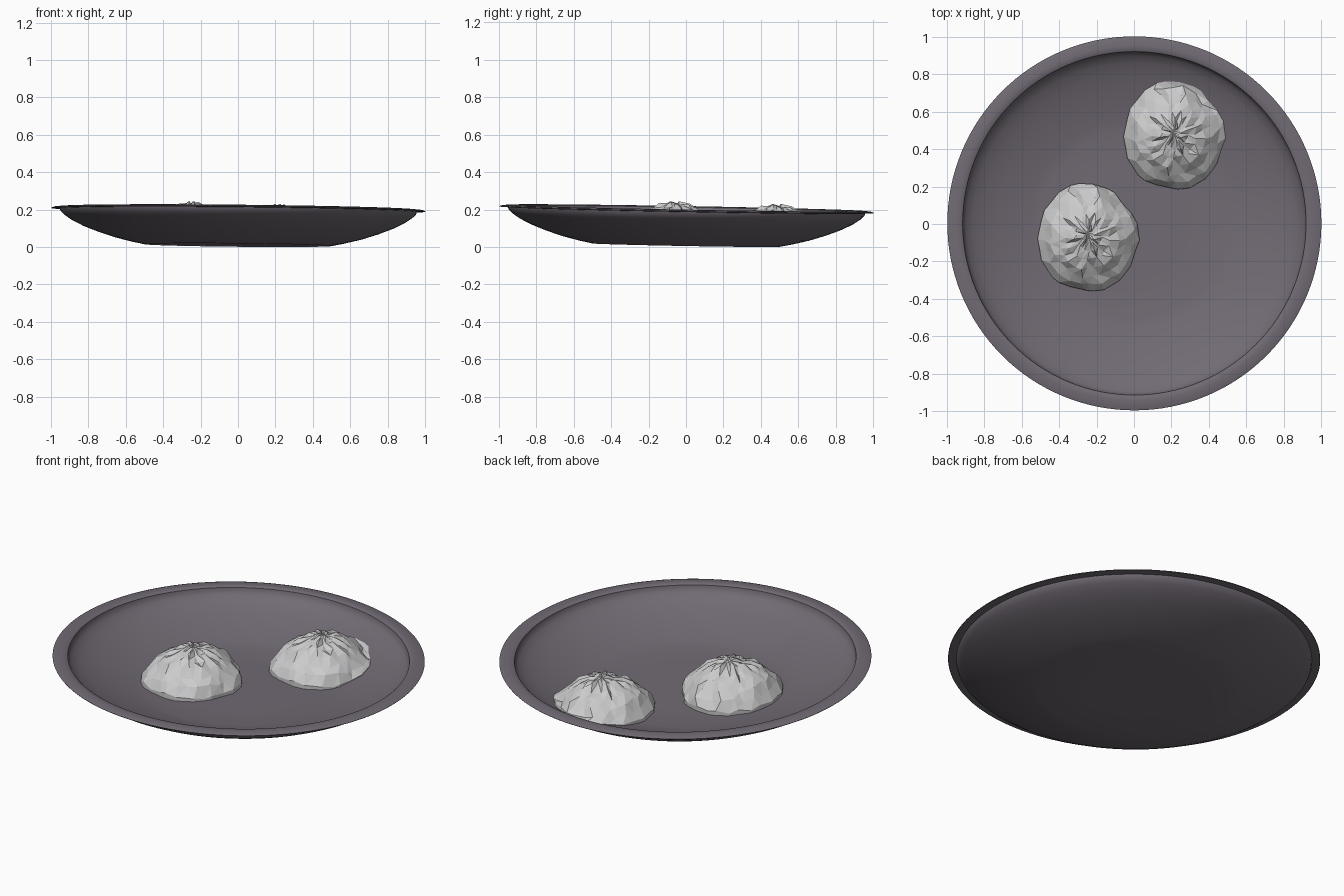
import bpy, bmesh, math, random

if "Cube" in bpy.data.objects:
    bpy.data.objects.remove(bpy.data.objects["Cube"])

TILT = (-0.018, 0.010, 0.0)   # the whole dish leans slightly


def material(name, rgb):
    m = bpy.data.materials.new(name)
    m.diffuse_color = (*rgb, 1)
    m.use_nodes = True
    m.node_tree.nodes["Principled BSDF"].inputs["Base Color"].default_value = m.diffuse_color
    return m


dish_grey = material("dark mauve grey", (0.165, 0.145, 0.172))
rock_grey = material("light stone grey", (0.60, 0.60, 0.61))


def add_object(name, bm, mat):
    bmesh.ops.recalc_face_normals(bm, faces=bm.faces)
    me = bpy.data.meshes.new(name)
    bm.to_mesh(me)
    bm.free()
    me.materials.append(mat)
    ob = bpy.data.objects.new(name, me)
    bpy.context.collection.objects.link(ob)
    ob.rotation_euler = TILT
    ob.location.z = 0.0103
    return ob


def ring(bm, r, z, n):
    return [bm.verts.new((r * math.cos(2 * math.pi * i / n),
                          r * math.sin(2 * math.pi * i / n), z)) for i in range(n)]


def bridge(bm, a, b):
    n = len(a)
    for i in range(n):
        bm.faces.new((a[i], a[(i + 1) % n], b[(i + 1) % n], b[i]))


# Dish: closed lathe profile, outer base -> rim -> inner floor
profile = [(0.30, 0.0), (0.50, 0.0), (0.57, 0.014), (0.66, 0.036), (0.75, 0.065),
           (0.83, 0.096), (0.89, 0.126), (0.93, 0.153), (0.95, 0.172), (0.955, 0.186),
           (0.998, 0.188), (1.0, 0.191), (0.985, 0.196), (0.95, 0.199), (0.925, 0.198),
           (0.918, 0.193), (0.915, 0.175), (0.90, 0.155), (0.86, 0.128), (0.80, 0.102),
           (0.72, 0.074), (0.63, 0.050), (0.56, 0.034), (0.50, 0.024), (0.30, 0.024)]
N = 128
bm = bmesh.new()
rings = [ring(bm, r, z, N) for r, z in profile]
for a, b in zip(rings, rings[1:]):
    bridge(bm, a, b)
bm.faces.new(rings[0])
bm.faces.new(rings[-1])
dish = add_object("dish", bm, dish_grey)
bpy.context.view_layer.objects.active = dish
dish.select_set(True)
bpy.ops.object.shade_smooth_by_angle(angle=math.radians(35))
dish.select_set(False)


# Rock mounds: jittered faceted domes with a ragged lower edge
def floor_z(r):
    pts = sorted(profile[15:], key=lambda p: p[0])
    if r <= pts[0][0]:
        return pts[0][1]
    for (r0, z0), (r1, z1) in zip(pts, pts[1:]):
        if r <= r1:
            return z0 + (z1 - z0) * (r - r0) / max(r1 - r0, 1e-6)
    return pts[-1][1]


def mound(name, cx, cy, peak):
    rnd = random.Random(7)      # same seed: both mounds share one shape
    dome = [(0.10, 0.96), (0.27, 0.90), (0.43, 0.78), (0.58, 0.66),
            (0.74, 0.50), (0.88, 0.30), (0.98, 0.06)]
    n = 26
    bm = bmesh.new()
    rows = []
    for k, (f, h) in enumerate(dome):
        row = []
        for i in range(n):
            a = 2 * math.pi * (i + 0.5 * (k % 2) + rnd.uniform(-0.3, 0.3)) / n
            rr = f + rnd.uniform(-0.04, 0.03)
            if k > 4 and 0.72 < a < 0.98:      # notch at the back right
                rr -= 0.08
            hh = h + rnd.uniform(-0.06, 0.06)
            x = cx + 0.275 * rr * math.cos(a)
            y = cy + 0.298 * rr * math.sin(a)
            base = floor_z(math.hypot(x, y)) + 0.003
            z = max(0.035 + (peak - 0.035) * hh, base)
            row.append(bm.verts.new((x, y, z)))
        rows.append(row)
    for a, b in zip(rows, rows[1:]):
        bridge(bm, a, b)
    top = bm.verts.new((cx - 0.01, cy + 0.02, peak * 0.96))
    for i in range(n):
        bm.faces.new((rows[0][i], rows[0][(i + 1) % n], top))
    # skirt down onto the dish floor
    skirt = [bm.verts.new((v.co.x, v.co.y,
                           floor_z(math.hypot(v.co.x, v.co.y)) - 0.006)) for v in rows[-1]]
    bridge(bm, rows[-1], skirt)
    bmesh.ops.triangulate(bm, faces=bm.faces)
    return add_object(name, bm, rock_grey)


mound("rock_mound_left", -0.245, -0.07, 0.228)
mound("rock_mound_back", 0.215, 0.475, 0.228)
